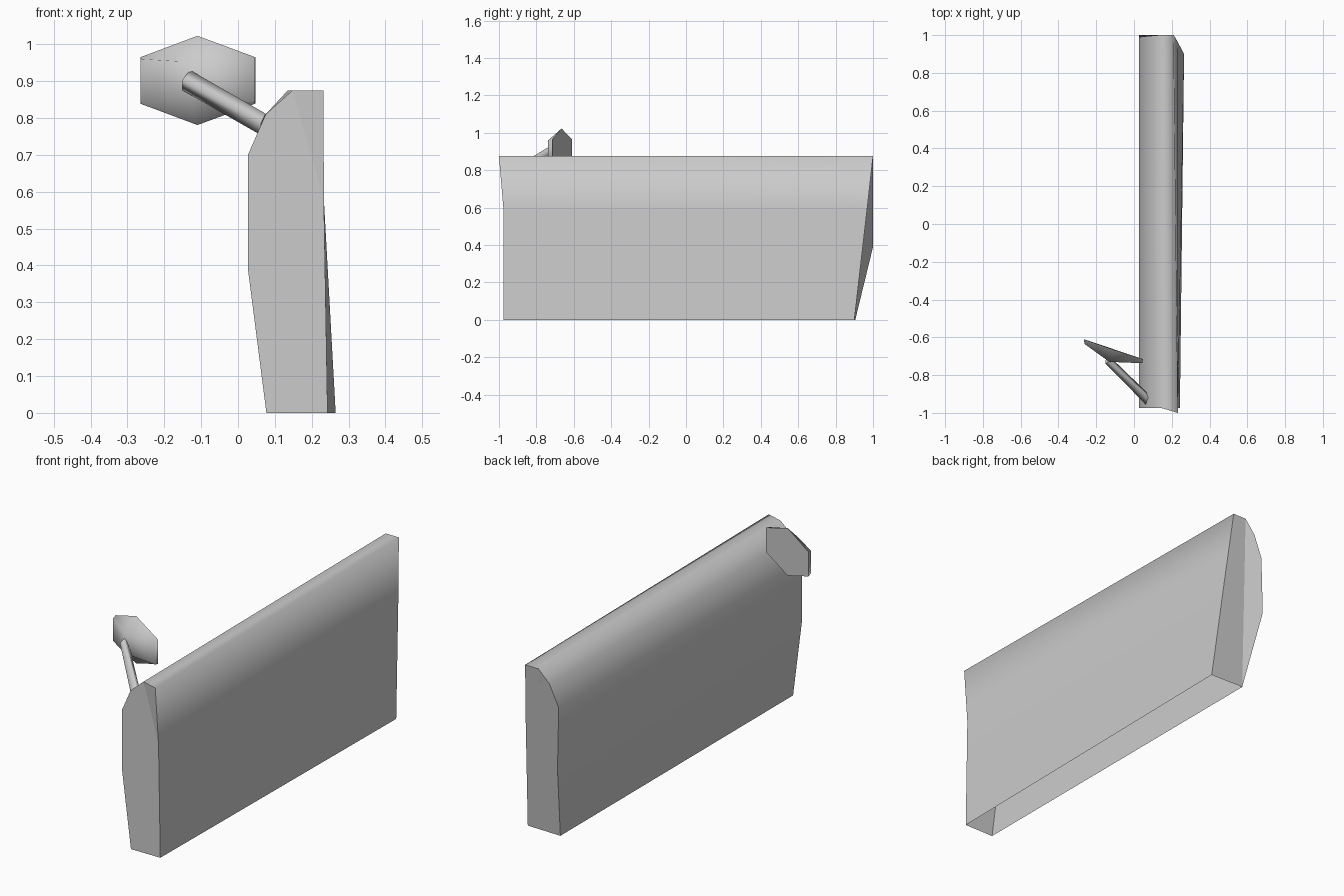
import bpy
import bmesh

default = bpy.data.objects.get("Cube")
if default:
    bpy.data.objects.remove(default, do_unlink=True)


def make_material(name, level):
    mat = bpy.data.materials.new(name)
    mat.use_nodes = True
    colour = (level, level, level, 1)
    mat.diffuse_color = colour
    mat.node_tree.nodes["Principled BSDF"].inputs["Base Color"].default_value = colour
    return mat


grey = make_material("light grey", 0.6)


def loft(name, ring_a, ring_b, caps_a=(), caps_b=(), smooth_caps=False, closed=True):
    """Join two matching rings with smooth sides; caps list corner indices."""
    bm = bmesh.new()
    a = [bm.verts.new(p) for p in ring_a]
    b = [bm.verts.new(p) for p in ring_b]
    count = len(a)
    for i in range(count if closed else count - 1):
        j = (i + 1) % count
        bm.faces.new((a[i], a[j], b[j], b[i])).smooth = True
    for ring, caps, smooth in ((a, caps_a, False), (b, caps_b, smooth_caps)):
        for cap in caps:
            bm.faces.new([ring[i] for i in cap]).smooth = smooth
    bmesh.ops.recalc_face_normals(bm, faces=bm.faces)
    mesh = bpy.data.meshes.new(name)
    bm.to_mesh(mesh)
    bm.free()
    mesh.materials.append(grey)
    obj = bpy.data.objects.new(name, mesh)
    bpy.context.collection.objects.link(obj)
    return obj


# Door shell, open underneath: height, then x and y at the front and rear ends
section = [
    (0, 0.077, -0.975, 0.077, 0.905),
    (0.39, 0.027, -0.975, 0.027, 1),
    (0.7, 0.027, -0.975, 0.027, 0.99),
    (0.81, 0.075, -0.975, 0.075, 0.995),
    (0.875, 0.148, -0.975, 0.135, 1),
    (0.875, 0.232, -1, 0.21, 1),
    (0.58, 0.233, -0.975, 0.23, 0.967),
    (0, 0.243, -0.975, 0.265, 0.9),
]
front_end = [(xf, yf, z) for z, xf, yf, xr, yr in section]
rear_end = [(xr, yr, z) for z, xf, yf, xr, yr in section]
loft("door_shell", front_end, rear_end,
     caps_a=[(4, 5, 6), (0, 1, 2, 3, 4, 6, 7)],
     caps_b=[(0, 1, 2, 3, 4), (0, 4, 5, 6, 7)], closed=False)


def hexagon(left, middle, right, mid_z, mid_half, side_half):
    """Upright six-sided ring; each station is an (x, y) pair."""
    low_high = [(left, side_half), (middle, mid_half), (right, side_half)]
    upper = [(*p, mid_z + h) for p, h in low_high]
    lower = [(*p, mid_z - h) for p, h in reversed(low_high)]
    return upper + lower


# Wing mirror: flat rear glass face and a tapered, rounded front housing
glass = hexagon((-0.265, -0.61), (-0.11, -0.665), (0.047, -0.715), 0.902, 0.121, 0.063)
housing = hexagon((-0.262, -0.635), (-0.13, -0.73), (0.045, -0.737), 0.902, 0.05, 0.058)
loft("wing_mirror", glass, housing, caps_a=[range(6)],
     caps_b=[(0, 1, 4, 5), (1, 2, 3, 4)], smooth_caps=True)

# Slanted arm from the mirror into the door skin
arm_outer = [(-0.13, -0.725, 0.93), (-0.13, -0.7, 0.9),
             (-0.15, -0.72, 0.875), (-0.15, -0.74, 0.905)]
arm_inner = [(0.075, -0.92, 0.812), (0.072, -0.895, 0.78),
             (0.06, -0.93, 0.755), (0.062, -0.955, 0.785)]
loft("mirror_arm", arm_outer, arm_inner, caps_a=[range(4)], caps_b=[range(4)])
